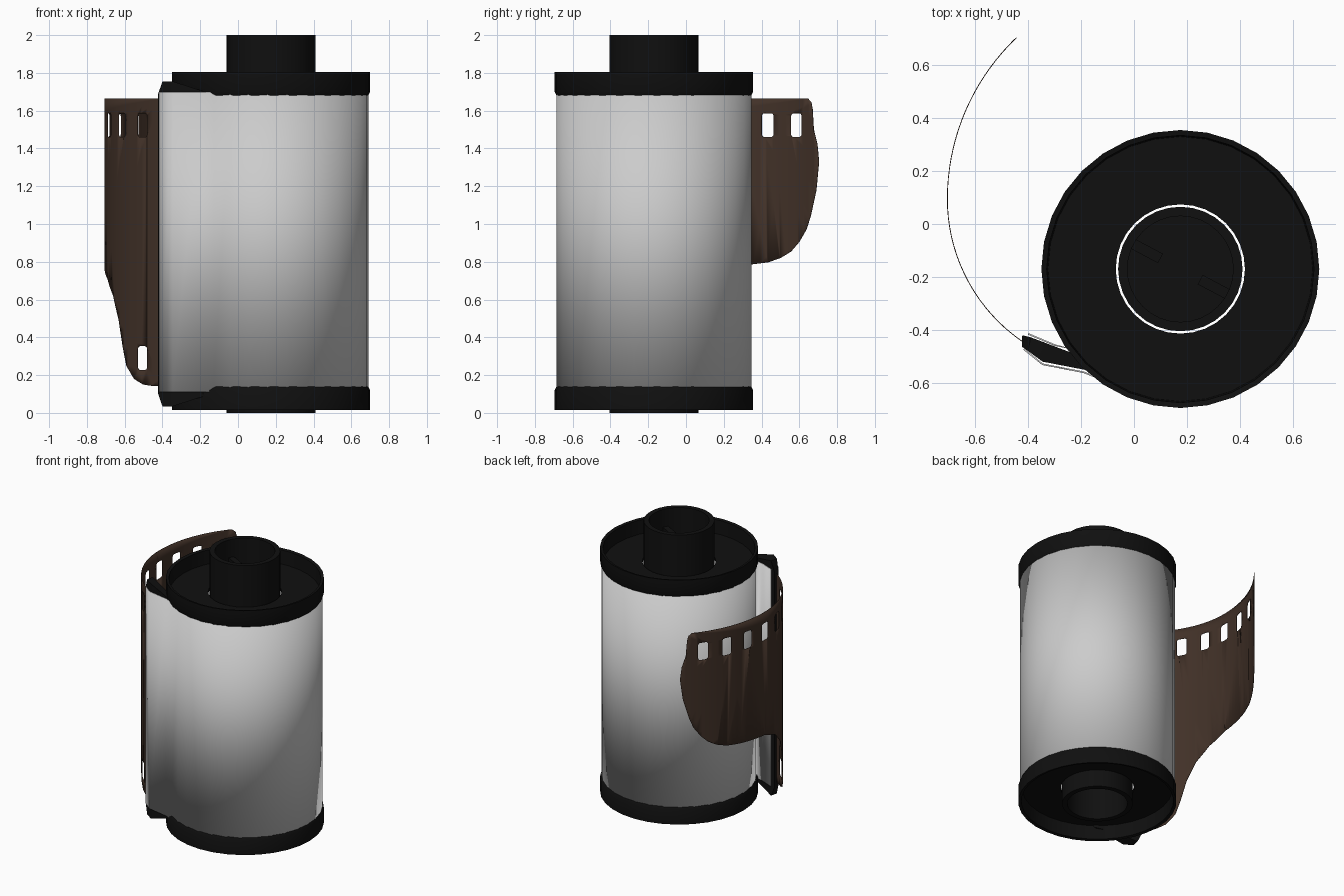
import bpy, bmesh
from math import sin, cos, pi, radians
from mathutils import Vector, Matrix

cube = bpy.data.objects.get("Cube")
if cube:
    bpy.data.objects.remove(cube)

AXIS = Vector((0.175, -0.17, 0))


def material(name, rgb):
    m = bpy.data.materials.new(name)
    m.use_nodes = True
    m.diffuse_color = (*rgb, 1)
    bsdf = m.node_tree.nodes["Principled BSDF"]
    bsdf.inputs["Base Color"].default_value = (*rgb, 1)
    bsdf.inputs["Roughness"].default_value = 0.6
    return m


BLACK = material("black plastic", (0.005, 0.005, 0.005))
SILVER = material("silver grey metal", (0.6, 0.6, 0.6))
BROWN = material("dark brown film", (0.054, 0.031, 0.021))


def finish(bm, name, mat, thickness=0, recalc=True):
    if recalc:
        bmesh.ops.recalc_face_normals(bm, faces=bm.faces[:])
    mesh = bpy.data.meshes.new(name)
    bm.to_mesh(mesh)
    bm.free()
    mesh.materials.append(mat)
    ob = bpy.data.objects.new(name, mesh)
    bpy.context.collection.objects.link(ob)
    if thickness:
        mod = ob.modifiers.new("thickness", 'SOLIDIFY')
        mod.thickness = thickness
        mod.offset = 0
    bpy.ops.object.select_all(action='DESELECT')
    bpy.context.view_layer.objects.active = ob
    ob.select_set(True)
    bpy.ops.object.shade_smooth_by_angle(angle=radians(35))
    return ob


def loop_edges(bm, points, closed=True):
    verts = [bm.verts.new(p) for p in points]
    ends = verts[1:] + verts[:1] if closed else verts[1:]
    return [bm.edges.new(pair) for pair in zip(verts, ends)]


def lathe(name, profile, mat, closed=True):
    bm = bmesh.new()
    edges = loop_edges(bm, [AXIS + Vector((r, 0, z)) for r, z in profile], closed)
    bmesh.ops.spin(bm, geom=edges + bm.verts[:], cent=AXIS, axis=(0, 0, 1),
                   angle=2 * pi, steps=32, use_merge=True)
    bmesh.ops.remove_doubles(bm, verts=bm.verts[:], dist=1e-4)
    return finish(bm, name, mat)


# End caps: ring with a rim and a recessed, pierced disc; h runs outward
CAP = [(0.244, 0), (0.5, 0), (0.505, 0.1), (0.525, 0.105),
       (0.525, 0), (0.515, -0.02), (0.244, -0.02)]
lathe("top_cap", [(r, 1.7 + h) for r, h in CAP], BLACK)
lathe("bottom_cap", [(r, 0.12 - h) for r, h in CAP], BLACK)

# Spool: tube with a hollow socket at each end
lathe("spool", [(0, 0.25), (0.2, 0.25), (0.2, 0), (0.235, 0),
                (0.235, 2), (0.2, 2), (0.2, 1.75), (0, 1.75)], BLACK, closed=False)

# Drive keys inside both sockets
for end, z in (("top", 1.8), ("bottom", 0.2)):
    for side, turn in (("left", radians(-28)), ("right", radians(152))):
        bm = bmesh.new()
        bmesh.ops.create_cube(bm, size=1, matrix=Matrix.Translation(AXIS + Vector((0, 0, z)))
                              @ Matrix.Rotation(turn, 4, 'Z')
                              @ Matrix.Translation((0.145, 0, 0))
                              @ Matrix.Diagonal((0.12, 0.04, 0.14, 1)))
        finish(bm, f"{end}_{side}_drive_key", BLACK)

# Metal shell: open sleeve whose two ends run out into the film slot
arc = [radians(216 - 342 * i / 30) for i in range(31)]
outline = [(-0.4, -0.415), (-0.3, -0.457)]
outline += [(AXIS.x + 0.513 * cos(a), AXIS.y + 0.513 * sin(a)) for a in arc]
outline += [(-0.19, -0.56), (-0.345, -0.53), (-0.417, -0.472)]
bm = bmesh.new()
edges = loop_edges(bm, [(x, y, 0.11) for x, y in outline], closed=False)
grown = bmesh.ops.extrude_edge_only(bm, edges=edges)["geom"]
bmesh.ops.translate(bm, vec=(0, 0, 1.59),
                    verts=[g for g in grown if isinstance(g, bmesh.types.BMVert)])
finish(bm, "shell", SILVER, 0.006)

# Light trap filling the slot, taller than the shell near its lip (x, y, half height)
TRAP = [(-0.422, -0.42, 0.79), (-0.424, -0.463, 0.79), (-0.40, -0.48, 0.86),
        (-0.345, -0.52, 0.86), (-0.19, -0.55, 0.81), (-0.12, -0.56, 0.79),
        (-0.24, -0.485, 0.82), (-0.39, -0.428, 0.86)]
bm = bmesh.new()
rings = [[bm.verts.new((x, y, 0.895 + s * h)) for x, y, h in TRAP] for s in (-1, 1)]
for ring in rings:
    bm.faces.new(ring)
for i in range(len(TRAP)):
    j = (i + 1) % len(TRAP)
    bm.faces.new((rings[0][i], rings[0][j], rings[1][j], rings[1][i]))
bmesh.ops.triangulate(bm, faces=bm.faces[:])
finish(bm, "light_trap", BLACK)

# Film leader: flat outline (length along strip, height) with sprocket holes, then curled
FILM = [(-0.67, 1.665), (-0.67, 0.14), (-0.6, 0.142), (-0.53, 0.15), (-0.46, 0.18),
        (-0.393, 0.25), (-0.357, 0.35), (-0.315, 0.49), (-0.244, 0.62), (-0.14, 0.71),
        (0, 0.765), (0.25, 0.785), (0.35, 0.797), (0.424, 0.82), (0.49, 0.855),
        (0.542, 0.905), (0.59, 0.97), (0.62, 1.04), (0.662, 1.18), (0.682, 1.33),
        (0.67, 1.42), (0.643, 1.5), (0.634, 1.61), (0.625, 1.645), (0.6, 1.665)]


def hole(s, z, w=0.035, h=0.063, r=0.016):
    pts = []
    for k, (sx, sz) in enumerate(((1, 1), (-1, 1), (-1, -1), (1, -1))):
        for step in range(4):
            a = pi / 2 * (k + step / 3)
            pts.append((s + sx * (w - r) + r * cos(a), 0, z + sz * (h - r) + r * sin(a)))
    return pts


PITCH = 0.1745
bm = bmesh.new()
edges = loop_edges(bm, [(s, 0, z) for s, z in FILM])
for k in range(-3, 4):
    edges += loop_edges(bm, hole(k * PITCH, 1.523))
edges += loop_edges(bm, hole(-3 * PITCH, 0.29))
bmesh.ops.triangle_fill(bm, edges=edges, use_beauty=True, normal=(0, -1, 0))
for i in range(1, 36):
    bmesh.ops.bisect_plane(bm, geom=bm.verts[:] + bm.edges[:] + bm.faces[:],
                           plane_co=(-0.67 + i * 0.0375, 0, 0), plane_no=(1, 0, 0))
for v in bm.verts:
    radius = 0.652 if v.co.x < 0 else 0.843
    a = v.co.x / radius
    v.co.x = -0.705 + radius * (1 - cos(a))
    v.co.y = 0.094 + radius * sin(a)
finish(bm, "film_leader", BROWN, 0.003)
